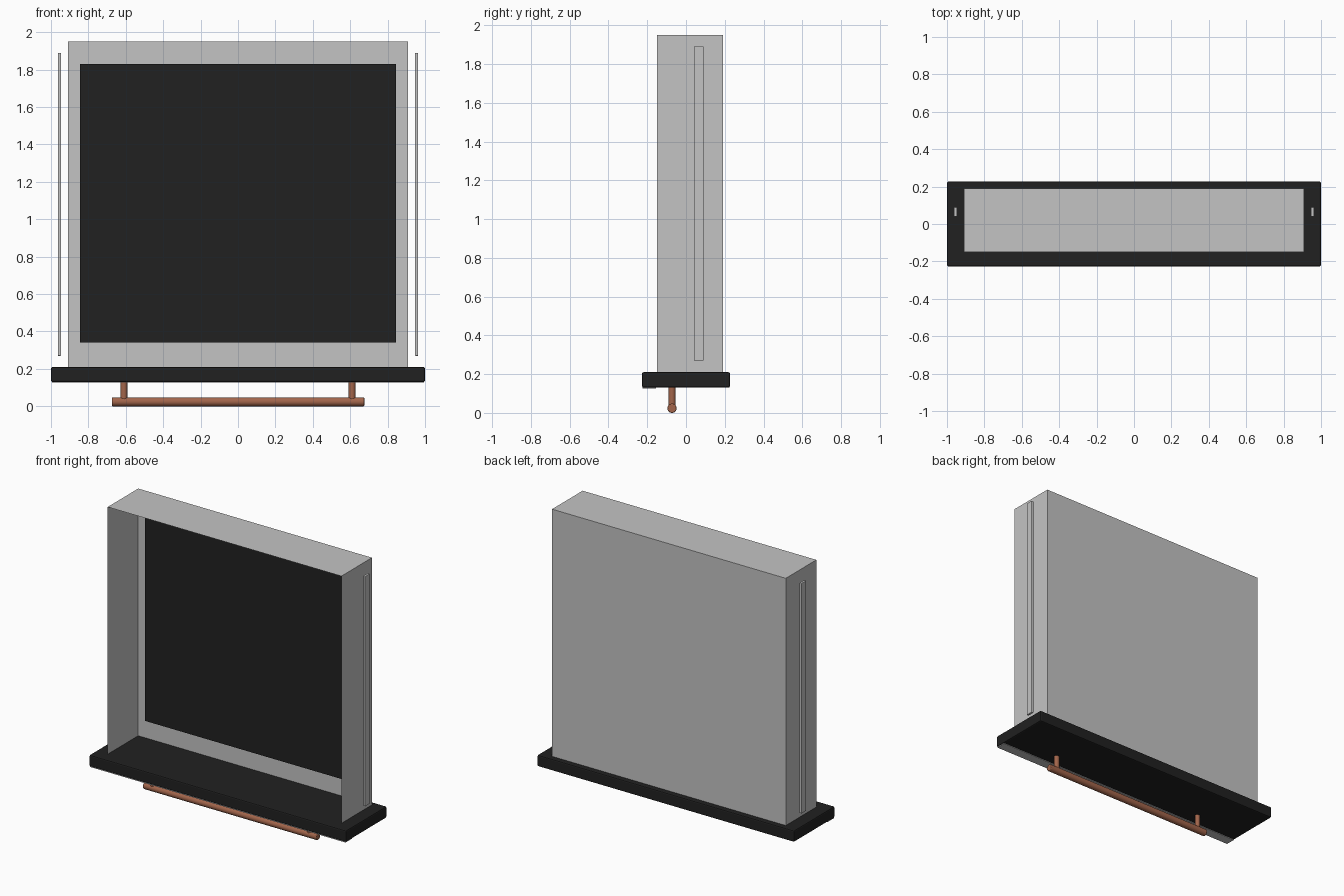
import bpy
import bmesh
from mathutils import Matrix, Vector

if "Cube" in bpy.data.objects:
    bpy.data.objects.remove(bpy.data.objects["Cube"], do_unlink=True)


def material(name, color):
    mat = bpy.data.materials.new(name)
    mat.use_nodes = True
    mat.diffuse_color = (*color, 1)
    mat.node_tree.nodes["Principled BSDF"].inputs["Base Color"].default_value = (*color, 1)
    return mat


metal = material("pale grey metal", (0.55, 0.55, 0.55))
black = material("matte black", (0.015, 0.015, 0.015))
copper = material("copper", (0.36, 0.13, 0.07))


def finish(name, bm, mat, bevel=0, smooth=False):
    mesh = bpy.data.meshes.new(name)
    bm.to_mesh(mesh)
    bm.free()
    mesh.materials.append(mat)
    obj = bpy.data.objects.new(name, mesh)
    bpy.context.collection.objects.link(obj)
    if bevel:
        mod = obj.modifiers.new("Bevel", "BEVEL")
        mod.width = bevel
        mod.segments = 2
        mod.limit_method = "ANGLE"
    if smooth:
        bpy.ops.object.select_all(action="DESELECT")
        obj.select_set(True)
        bpy.context.view_layer.objects.active = obj
        bpy.ops.object.shade_smooth_by_angle()
    return obj


def box(name, low, high, mat, bevel=0, open_sides=()):
    low, high = Vector(low), Vector(high)
    bm = bmesh.new()
    bmesh.ops.create_cube(bm, size=1, matrix=Matrix.Translation((low + high) / 2)
                          @ Matrix.Diagonal((*(high - low), 1)))
    bm.normal_update()
    # Leave out the faces that look along the open directions
    gone = [f for f in bm.faces if any(f.normal.dot(Vector(d)) > 0.9 for d in open_sides)]
    bmesh.ops.delete(bm, geom=gone, context="FACES")
    return finish(name, bm, mat, bevel)


def rod(name, start, end, radius, mat, bevel=0):
    start, end = Vector(start), Vector(end)
    axis = end - start
    turn = axis.to_track_quat("Z", "Y").to_matrix().to_4x4()
    bm = bmesh.new()
    bmesh.ops.create_cone(bm, cap_ends=True, segments=24, radius1=radius, radius2=radius,
                          depth=axis.length, matrix=Matrix.Translation((start + end) / 2) @ turn)
    return finish(name, bm, mat, bevel, smooth=True)


# Thin-walled housing, open at the front and bottom
box("housing", (-0.91, -0.15, 0.21), (0.91, 0.19, 1.95), metal,
    open_sides=((0, -1, 0), (0, 0, -1)))
box("back_panel", (-0.845, 0.17, 0.34), (0.845, 0.18, 1.83), black)

# Base slab with a metal strip below its front edge
box("base", (-1, -0.227, 0.13), (1, 0.227, 0.21), black, bevel=0.008)
box("front_under_strip", (-0.995, -0.225, 0.126), (0.995, -0.155, 0.131), metal)

# Slim upright strips beside the housing and the handle posts
for side, sign in (("left", 1), ("right", -1)):
    x = 0.955 * sign
    box(side + "_side_strip", (x - 0.008, 0.04, 0.27), (x + 0.008, 0.09, 1.89), metal, bevel=0.002)
    rod(side + "_handle_post", (0.61 * sign, -0.072, 0.025), (0.61 * sign, -0.072, 0.135),
        0.018, copper)

# Handle bar
rod("handle_bar", (-0.675, -0.072, 0.024), (0.675, -0.072, 0.024), 0.024, copper, bevel=0.004)
